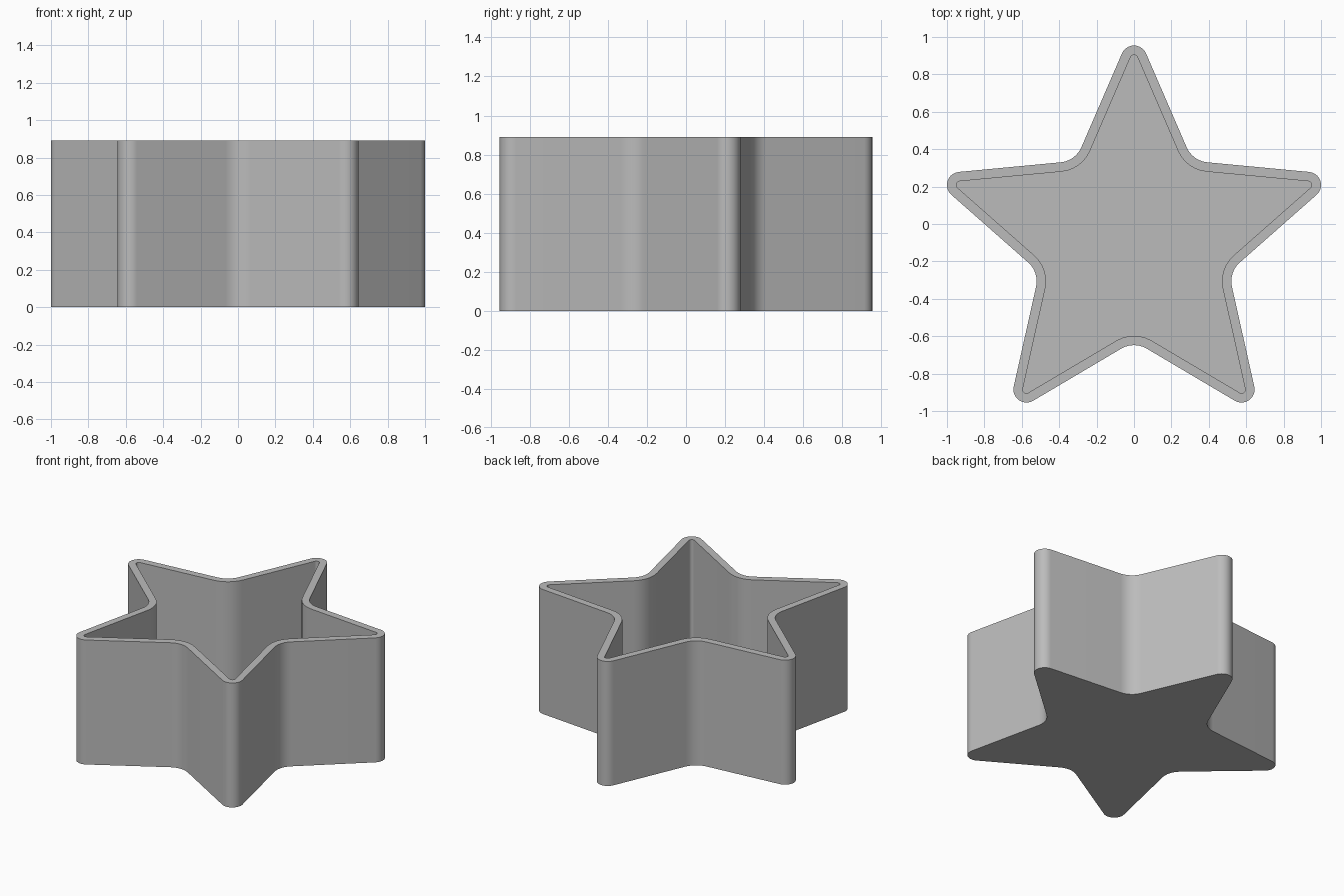
import bpy
import bmesh
from math import asin, atan2, cos, hypot, pi, radians, sin

if "Cube" in bpy.data.objects:
    bpy.data.objects.remove(bpy.data.objects["Cube"], do_unlink=True)

HEIGHT, WALL, FLOOR = 0.89, 0.05, 0.05
CENTRE_Y = -0.0935
TIP_DIST, TIP_R = 0.978, 0.07        # rounded arm tips
NOTCH_DIST, NOTCH_R = 0.687, 0.133   # rounded inner corners
STEP = radians(72)

# Half angle of each arm, from the line tangent to both corner circles
along = TIP_DIST - NOTCH_DIST * cos(STEP / 2)
across = NOTCH_DIST * sin(STEP / 2)
half_angle = atan2(across, along) - asin((TIP_R + NOTCH_R) / hypot(along, across))
edge_normal = pi / 2 - half_angle


def arc(dist, direction, radius, start, end, steps):
    """Points on a corner circle whose centre lies dist along direction."""
    points = []
    for i in range(steps + 1):
        a = start + (end - start) * i / steps
        points.append((dist * cos(direction) + radius * cos(a),
                       CENTRE_Y + dist * sin(direction) + radius * sin(a)))
    return points


def star_outline(inset):
    points = []
    for arm in range(5):
        tip = pi / 2 + arm * STEP
        notch = tip + STEP / 2
        points += arc(TIP_DIST, tip, TIP_R - inset,
                      tip - edge_normal, tip + edge_normal, 10)
        points += arc(NOTCH_DIST, notch, NOTCH_R + inset,
                      tip + edge_normal + pi, tip + STEP - edge_normal + pi, 6)
    return points


def bridge(bm, lower, upper):
    for i in range(len(lower)):
        j = (i + 1) % len(lower)
        bm.faces.new((lower[i], lower[j], upper[j], upper[i]))


# Material
grey = bpy.data.materials.new("plain grey")
grey.use_nodes = True
colour = (0.5, 0.5, 0.5, 1)
grey.diffuse_color = colour
grey.node_tree.nodes["Principled BSDF"].inputs["Base Color"].default_value = colour

# Star-shaped container: outer wall, rim, inner wall, base and inside floor
bm = bmesh.new()
levels = [(0, 0), (0, HEIGHT), (WALL, HEIGHT), (WALL, FLOOR)]
rings = [[bm.verts.new((x, y, z)) for x, y in star_outline(inset)]
         for inset, z in levels]
for lower, upper in zip(rings, rings[1:]):
    bridge(bm, lower, upper)
bm.faces.new(list(reversed(rings[0])))
bm.faces.new(rings[-1])
bmesh.ops.recalc_face_normals(bm, faces=bm.faces)

mesh = bpy.data.meshes.new("star_container")
bm.to_mesh(mesh)
bm.free()
mesh.materials.append(grey)
container = bpy.data.objects.new("star_container", mesh)
bpy.context.collection.objects.link(container)

# Smooth rounded corners, crisp rim and base
bpy.ops.object.select_all(action="DESELECT")
container.select_set(True)
bpy.context.view_layer.objects.active = container
bpy.ops.object.shade_smooth_by_angle(angle=radians(30))
